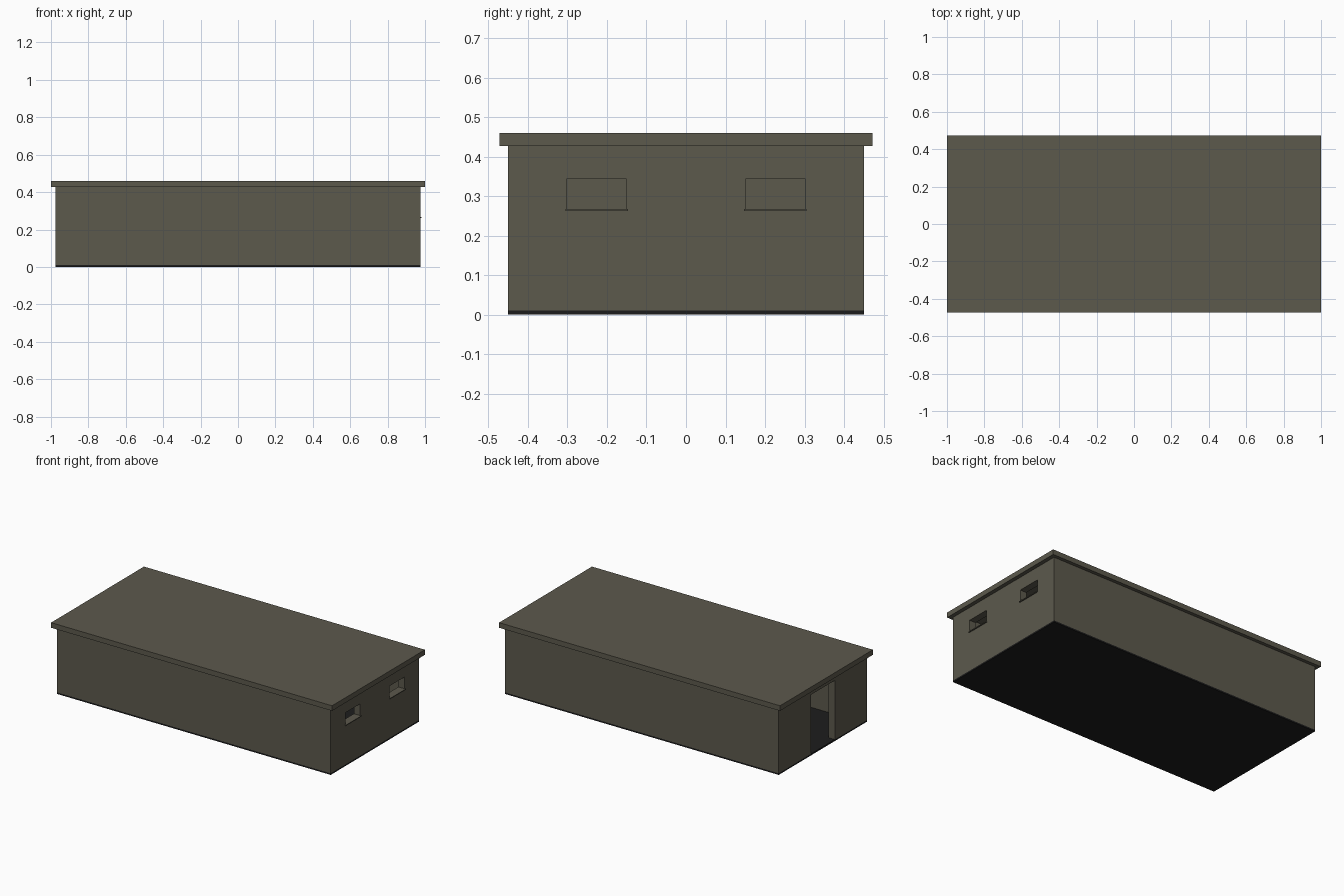
import bpy

cube = bpy.data.objects.get("Cube")
if cube:
    bpy.data.objects.remove(cube, do_unlink=True)


def material(name, colour):
    m = bpy.data.materials.new(name)
    m.use_nodes = True
    m.diffuse_color = (*colour, 1)
    m.node_tree.nodes["Principled BSDF"].inputs["Base Color"].default_value = (*colour, 1)
    return m


concrete = material("grey_olive_concrete", (0.107, 0.1, 0.073))
dark = material("dark_floor", (0.012, 0.012, 0.012))


def box(name, low, high, mat):
    """Box between two opposite corners."""
    centre = [(a + b) / 2 for a, b in zip(low, high)]
    bpy.ops.mesh.primitive_cube_add(size=1, location=centre)
    ob = bpy.context.object
    ob.name = ob.data.name = name
    ob.scale = [b - a for a, b in zip(low, high)]
    bpy.ops.object.transform_apply(location=False, rotation=False, scale=True)
    ob.data.materials.append(mat)
    return ob


def cut(target, low, high):
    """Subtract a box from the target and discard the cutter."""
    cutter = box("cutter", low, high, concrete)
    cutter.hide_render = True
    mod = target.modifiers.new("opening", 'BOOLEAN')
    mod.operation = 'DIFFERENCE'
    mod.solver = 'EXACT'
    mod.object = cutter
    bpy.context.view_layer.objects.active = target
    bpy.ops.object.modifier_apply(modifier=mod.name)
    bpy.data.objects.remove(cutter, do_unlink=True)


# Main dimensions
X, Y = 0.975, 0.45
FLOOR, EAVES, TOP = 0.01, 0.427, 0.46
WALL = 0.045

# Floor slab and overhanging flat roof
box("floor_slab", (-X, -Y, 0), (X, Y, FLOOR), dark)
box("roof_slab", (-1, -0.472, EAVES), (1, 0.472, TOP), concrete)

# Hollow walls
walls = box("walls", (-X, -Y, FLOOR), (X, Y, EAVES), concrete)
cut(walls, (WALL - X, WALL - Y, -1), (X - WALL, Y - WALL, 1))

# Doorway in the right end
cut(walls, (-X - 0.1, -0.12, -0.1), (-X + 0.1, 0.12, 0.39))

# Two windows with thin sills in the left end
for side, name in ((-1, "right"), (1, "left")):
    y0, y1 = sorted((side * 0.15, side * 0.302))
    cut(walls, (X - 0.1, y0, 0.262), (X + 0.1, y1, 0.343))
    box("window_sill_" + name, (X - WALL, y0, 0.262), (X, y1, 0.267), concrete)
    box("sill_lip_" + name, (X, y0 - 0.003, 0.262), (X + 0.007, y1 + 0.003, 0.267), concrete)
